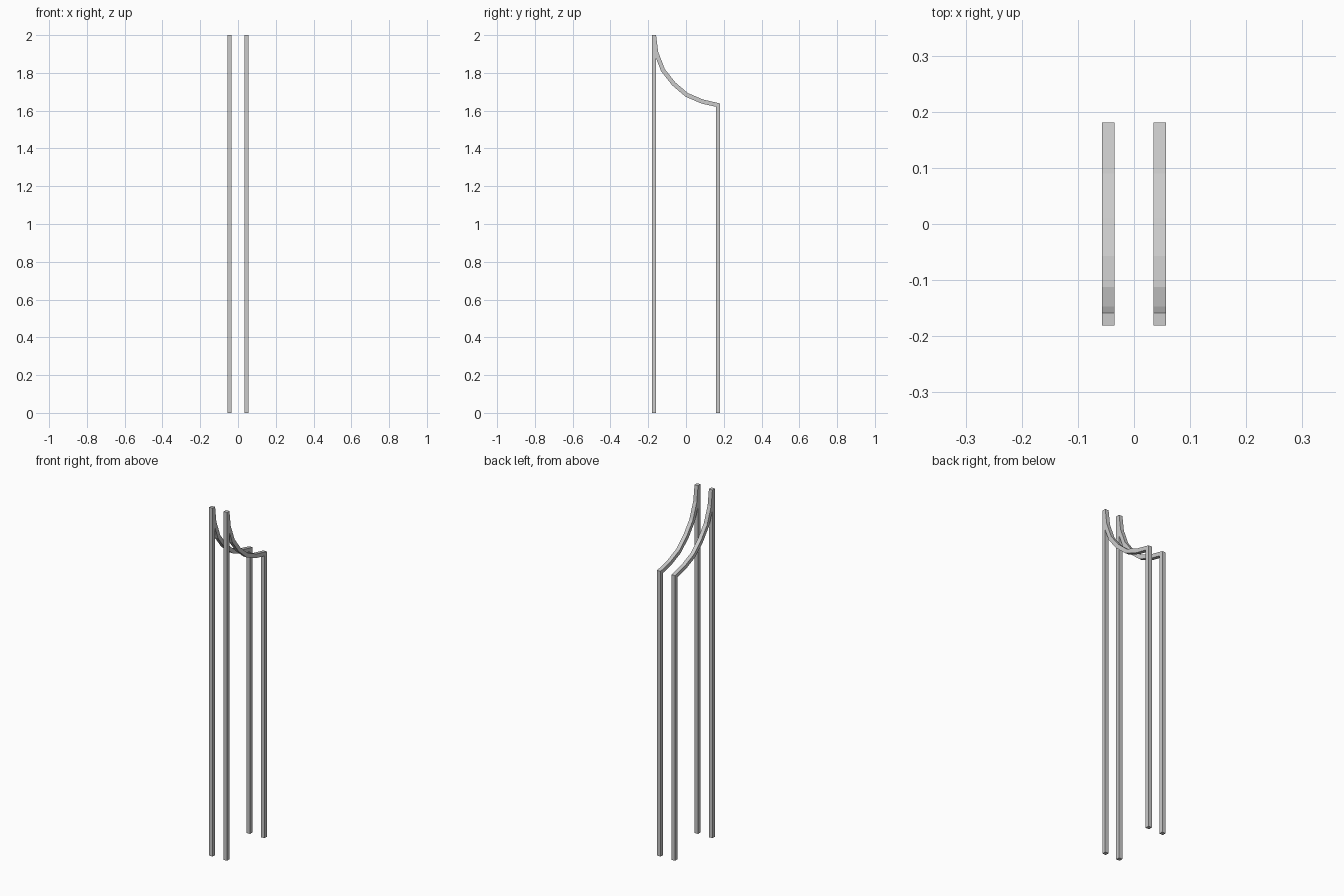
import bpy
import bmesh
from mathutils import Vector

if "Cube" in bpy.data.objects:
    bpy.data.objects.remove(bpy.data.objects["Cube"])

X0, X1 = 0.0345, 0.0567      # inner and outer faces of one side frame
Y = 0.181                    # half depth
T = 0.0225                   # bar thickness


def extruded(name, outline):
    """Extrude a (y, z) outline across the bar width and mirror it in x."""
    bm = bmesh.new()
    face = bm.faces.new([bm.verts.new((X0, y, z)) for y, z in outline])
    res = bmesh.ops.extrude_face_region(bm, geom=[face])
    verts = [g for g in res["geom"] if isinstance(g, bmesh.types.BMVert)]
    bmesh.ops.translate(bm, verts=verts, vec=(X1 - X0, 0, 0))
    bmesh.ops.recalc_face_normals(bm, faces=bm.faces)
    mesh = bpy.data.meshes.new(name)
    bm.to_mesh(mesh)
    bm.free()
    obj = bpy.data.objects.new(name, mesh)
    bpy.context.collection.objects.link(obj)
    mod = obj.modifiers.new("mirror", "MIRROR")
    mod.use_axis = (True, False, False)
    mod.use_mirror_merge = False
    return obj


# Upright posts: tall at the front, shorter at the back
extruded("front_posts", [(-Y, 0), (-Y + T, 0), (-Y + T, 2), (-Y, 2)])
extruded("back_posts", [(Y - T, 0), (Y, 0), (Y, 1.617), (Y - T, 1.622)])

# Curved top rails: upper edge path, with a mitred offset for the lower edge
top = [Vector(p) for p in ((-Y + T, 2.0), (-0.147, 1.91), (-0.112, 1.82),
                           (-0.057, 1.75), (0.01, 1.693), (0.09, 1.659),
                           (Y, 1.638))]


def normal(a, b):
    d = (b - a).normalized()
    return Vector((d.y, -d.x))


low = [top[0] + Vector((-T, 0))]
for a, b, c in zip(top, top[1:], top[2:]):
    n1, n2 = normal(a, b), normal(b, c)
    m = (n1 + n2).normalized()
    low.append(b + m * (T / m.dot(n1)))
low.append(top[-1] + Vector((0, -T)))
extruded("curved_rails", [tuple(p) for p in top + low[::-1]])
